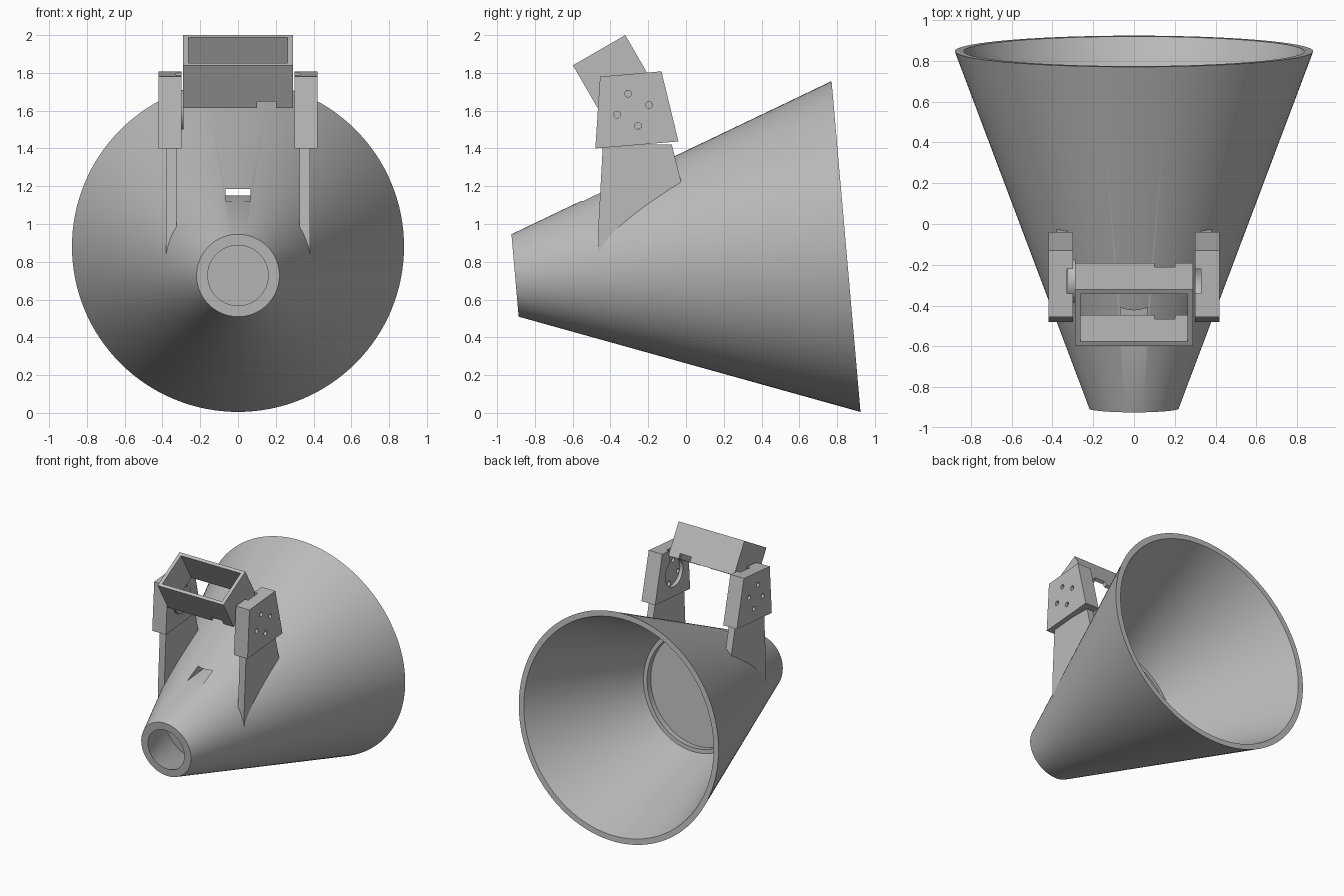
import bpy, bmesh, math
from mathutils import Matrix, Vector

if "Cube" in bpy.data.objects:
    bpy.data.objects.remove(bpy.data.objects["Cube"])

grey = bpy.data.materials.new("plain_grey")
grey.use_nodes = True
grey.diffuse_color = (0.5, 0.5, 0.5, 1)
grey.node_tree.nodes["Principled BSDF"].inputs["Base Color"].default_value = (0.5, 0.5, 0.5, 1)

TILT = math.radians(5)
NOSE = Vector((0, -0.905, 0.7275))
PIVOT = Vector((0, -0.28, 1.605))
# Cone frame: local z runs from the narrow end to the wide end, local y is up
CONE = Matrix.Translation(NOSE) @ Matrix.Rotation(TILT - math.pi / 2, 4, "X") @ Matrix.Rotation(math.pi, 4, "Z")


def finish(name, bm, matrix=Matrix()):
    bmesh.ops.transform(bm, matrix=matrix, verts=bm.verts)
    bmesh.ops.recalc_face_normals(bm, faces=bm.faces)
    mesh = bpy.data.meshes.new(name)
    bm.to_mesh(mesh)
    bm.free()
    mesh.materials.append(grey)
    ob = bpy.data.objects.new(name, mesh)
    bpy.context.collection.objects.link(ob)
    return ob


def lathe(name, profile, matrix, steps=128):
    bm = bmesh.new()
    verts = [bm.verts.new((r, 0, d)) for d, r in profile]
    edges = [bm.edges.new(pair) for pair in zip(verts, verts[1:])]
    bmesh.ops.spin(bm, geom=verts + edges, cent=(0, 0, 0), axis=(0, 0, 1),
                   angle=math.tau, steps=steps)
    bmesh.ops.remove_doubles(bm, verts=bm.verts, dist=0.0002)
    return finish(name, bm, matrix)


def block(name, size, centre, matrix=Matrix()):
    bm = bmesh.new()
    bmesh.ops.create_cube(bm, size=1, matrix=Matrix.Translation(centre) @ Matrix.Diagonal((*size, 1)))
    return finish(name, bm, matrix)


def slab(name, outline, x0, x1):
    """Extrude a (y, z) outline from x0 to x1."""
    bm = bmesh.new()
    face = bm.faces.new([bm.verts.new((x0, y, z)) for y, z in outline])
    out = bmesh.ops.extrude_face_region(bm, geom=[face])
    moved = [v for v in out["geom"] if isinstance(v, bmesh.types.BMVert)]
    bmesh.ops.translate(bm, vec=(x1 - x0, 0, 0), verts=moved)
    return finish(name, bm)


def rod(name, radius, x0, x1, centre, steps=32):
    bm = bmesh.new()
    place = Matrix.Translation(((x0 + x1) / 2, centre.y, centre.z)) @ Matrix.Rotation(math.pi / 2, 4, "Y")
    bmesh.ops.create_cone(bm, cap_ends=True, segments=steps, radius1=radius, radius2=radius,
                          depth=abs(x1 - x0), matrix=place)
    return finish(name, bm)


def cut(ob, *cutters):
    bpy.context.view_layer.objects.active = ob
    for cutter in cutters:
        cutter.hide_render = True
        mod = ob.modifiers.new("cut", "BOOLEAN")
        mod.operation, mod.solver, mod.object = "DIFFERENCE", "EXACT", cutter
        bpy.ops.object.modifier_apply(modifier=mod.name)
        bpy.data.objects.remove(cutter)


# Hollow cone with a closed front bore and a stepped recess inside
cone = lathe("cone_shell", [(0.4, 0), (0.4, 0.3), (0, 0.16), (0, 0.219), (1.759, 0.879),
                            (1.759, 0.835), (0.776, 0.466), (0.776, 0.435),
                            (0.729, 0.435), (0.729, 0)], CONE)
# Cable passage through the top of the cone, parallel to its axis
cut(cone, block("passage_cutter", (0.13, 0.053, 0.41), (0, 0.3875, 0.555), CONE))

# Tilted open sleeve between the brackets
SLEEVE = Matrix.Translation((0, -0.395, 1.8075)) @ Matrix.Rotation(math.radians(30), 4, "X")
sleeve = block("sleeve", (0.58, 0.32, 0.26), (0, 0, 0), SLEEVE)
cut(sleeve,
    block("sleeve_hollow", (0.525, 0.27, 0.4), (0, 0, 0), SLEEVE),
    block("sleeve_notch", (0.1, 0.5, 0.08), (0.15, 0, -0.13), SLEEVE))

parts = [cone, sleeve]
for side, label in ((1, "left"), (-1, "right")):
    # Leg trimmed to sit on the cone
    leg = slab(label + "_leg", [(-0.44, 1.42), (-0.465, 0.97), (-0.462, 0.72), (-0.02, 0.72),
                                (-0.025, 1.22), (-0.075, 1.42)], side * 0.325, side * 0.38)
    cut(leg, lathe("leg_trimmer", [(0, 0), (0, 0.217), (1.759, 0.877), (1.759, 0)], CONE))
    # Upper bracket block with inner pocket and four bolt holes
    bracket = slab(label + "_bracket", [(-0.48, 1.4), (-0.455, 1.78), (-0.13, 1.808), (-0.04, 1.437)],
                   side * 0.3, side * 0.42)
    cut(bracket, rod("pocket", 0.11, side * 0.28, side * 0.328, PIVOT, 48),
        block("pocket_slot", (0.05, 0.12, 0.3), (side * 0.303, PIVOT.y, 1.75)))
    for k in range(4):
        angle = math.radians(17 + 90 * k)
        spot = PIVOT + 0.089 * Vector((0, math.cos(angle), math.sin(angle)))
        cut(bracket, rod("bolt_hole", 0.018, side * 0.31, side * 0.44, spot, 24))
    parts += [leg, bracket]

# Pivot disc on one side of the sleeve
parts.append(rod("pivot_disc", 0.105, -0.327, -0.288, PIVOT, 48))

bpy.ops.object.select_all(action="DESELECT")
for ob in parts:
    ob.select_set(True)
bpy.context.view_layer.objects.active = cone
bpy.ops.object.shade_smooth_by_angle(angle=math.radians(25))
